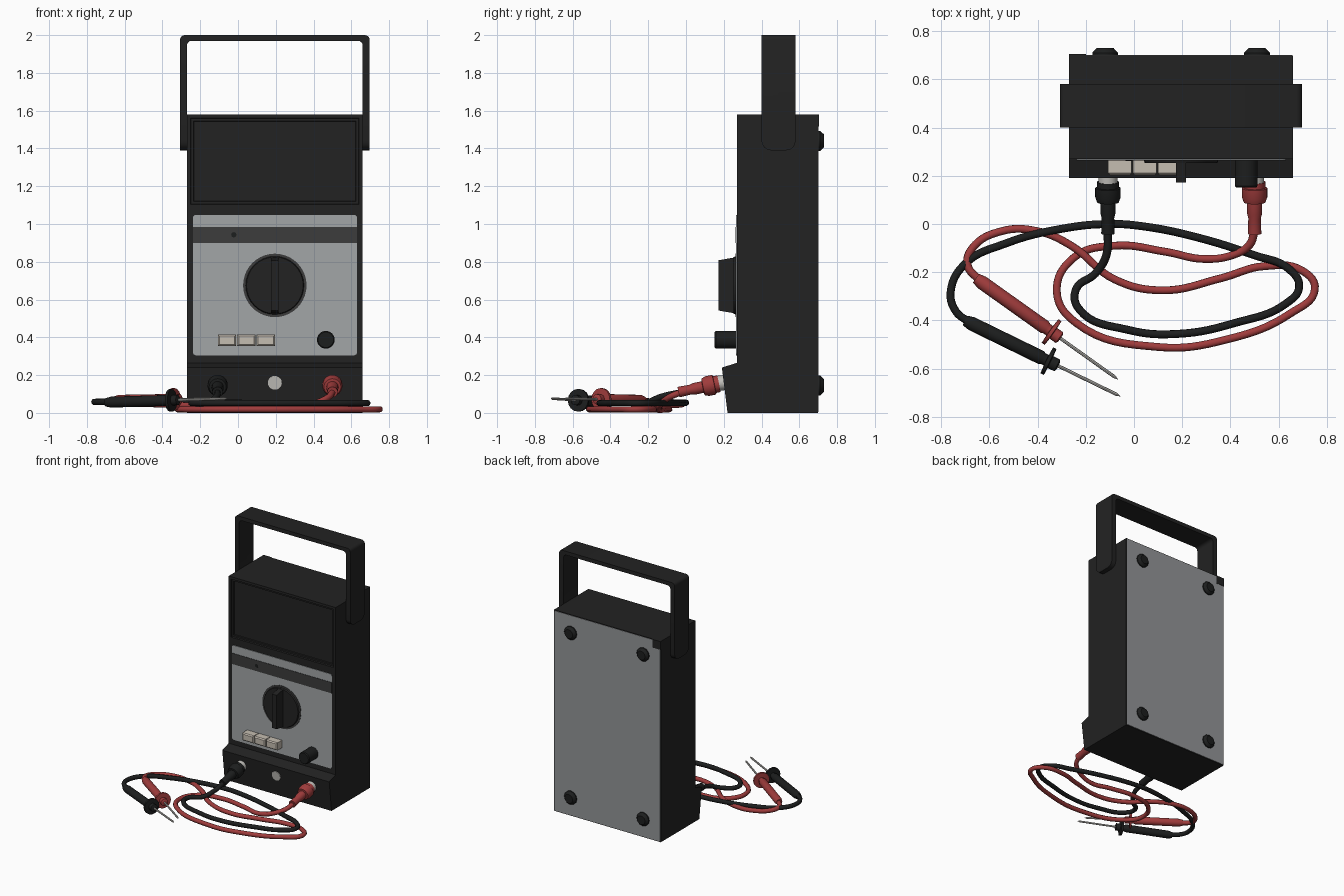
import bpy, bmesh, math
from mathutils import Vector

cube = bpy.data.objects.get("Cube")
if cube:
    bpy.data.objects.remove(cube, do_unlink=True)


def material(name, r, g, b):
    m = bpy.data.materials.new(name)
    m.use_nodes = True
    m.diffuse_color = (r, g, b, 1)
    m.node_tree.nodes["Principled BSDF"].inputs["Base Color"].default_value = (r, g, b, 1)
    return m


BLACK = material("black plastic", .016, .016, .016)
DARK = material("dark rubber", .012, .013, .013)
CHARCOAL = material("charcoal band", .045, .045, .045)
PANEL = material("grey panel", .36, .38, .39)
BACK = material("back grey", .29, .3, .31)
IVORY = material("ivory button", .56, .51, .44)
METAL = material("pale metal", .54, .53, .5)
RED = material("red plastic", .35, .045, .045)

CX = .195          # centre line of the case
FRONT = .27        # y of the upper front face
REAR = .698        # y of the rear face


def finish(name, bm, mat, smooth=False):
    bmesh.ops.recalc_face_normals(bm, faces=bm.faces)
    mesh = bpy.data.meshes.new(name)
    bm.to_mesh(mesh)
    bm.free()
    ob = bpy.data.objects.new(name, mesh)
    bpy.context.collection.objects.link(ob)
    mesh.materials.append(mat)
    if smooth:
        bpy.ops.object.select_all(action='DESELECT')
        ob.select_set(True)
        bpy.context.view_layer.objects.active = ob
        bpy.ops.object.shade_smooth_by_angle(angle=math.radians(35))
    return ob


def prism(points, offset):
    """Closed polygon swept along an offset vector."""
    bm = bmesh.new()
    face = bm.faces.new([bm.verts.new(p) for p in points])
    swept = bmesh.ops.extrude_face_region(bm, geom=[face])["geom"]
    bmesh.ops.translate(bm, vec=offset, verts=[v for v in swept if isinstance(v, bmesh.types.BMVert)])
    return bm


def slab(x0, x1, z0, z1, y0, y1):
    return prism([(x0, y0, z0), (x1, y0, z0), (x1, y0, z1), (x0, y0, z1)], (0, y1 - y0, 0))


def edges_along(bm, axis):
    return [e for e in bm.edges
            if abs((e.verts[0].co - e.verts[1].co).normalized()[axis]) > .99]


def round_edges(bm, edges, radius, segments=4):
    bmesh.ops.bevel(bm, geom=edges, offset=radius, segments=segments, profile=.5, affect='EDGES')


def lathe(name, base, direction, profile, mat, sides=24):
    """Revolve (radius, distance) pairs around a direction."""
    bm = bmesh.new()
    verts = [bm.verts.new((r, 0, t)) for r, t in profile]
    edges = [bm.edges.new(pair) for pair in zip(verts, verts[1:])]
    bmesh.ops.spin(bm, geom=verts + edges, axis=(0, 0, 1), cent=(0, 0, 0),
                   angle=math.tau, steps=sides, use_merge=True)
    bmesh.ops.remove_doubles(bm, verts=bm.verts, dist=.0003)
    ob = finish(name, bm, mat, True)
    ob.location = base
    ob.rotation_euler = Vector(direction).to_track_quat('Z', 'Y').to_euler()
    return ob


def cable(name, path, mat):
    curve = bpy.data.curves.new(name, 'CURVE')
    curve.dimensions = '3D'
    curve.bevel_depth = .017
    curve.bevel_resolution = 2
    curve.resolution_u = 8
    spline = curve.splines.new('BEZIER')
    spline.bezier_points.add(len(path) - 1)
    for point, co in zip(spline.bezier_points, path):
        point.co = co
        point.handle_left_type = point.handle_right_type = 'AUTO'
    curve.materials.append(mat)
    ob = bpy.data.objects.new(name, curve)
    bpy.context.collection.objects.link(ob)


# Case with a sloping socket ledge and a recessed display
side = [(REAR, 0), (.22, 0), (.19, .24), (FRONT, .265), (FRONT, 1.58), (REAR, 1.58)]
bm = prism([(-.27, y, z) for y, z in side], (.93, 0, 0))
bmesh.ops.bisect_plane(bm, geom=bm.verts[:] + bm.edges[:] + bm.faces[:],
                       plane_co=(0, 0, 1.085), plane_no=(0, 0, 1))
bmesh.ops.recalc_face_normals(bm, faces=bm.faces)
window = [f for f in bm.faces if f.normal.y < -.9 and f.calc_center_median().z > 1.2]
for thickness, depth in ((.027, 0), (.004, -.012), (.018, 0), (.004, -.008)):
    bmesh.ops.inset_region(bm, faces=window, thickness=thickness, depth=depth)
finish("case", bm, BLACK)

# Rear cover with a dark corner tab and round feet
finish("rear_cover", slab(-.265, .655, .005, 1.575, REAR, REAR + .003), BACK)
finish("rear_corner_tab", slab(-.27, -.2, 1.515, 1.58, REAR, REAR + .006), BLACK)
for x in (-.12, .51):
    for z in (.145, 1.44):
        lathe("rear_foot", (x, REAR, z), (0, 1, 0),
              [(0, 0), (.053, 0), (.053, .012), (.035, .032), (0, .032)], DARK, 12)

# Carrying handle
bm = prism([(x, .40, z) for x, z in
            [(-.307, 1.39), (-.27, 1.39), (-.27, 1.97), (.66, 1.97),
             (.66, 1.39), (.697, 1.39), (.697, 2), (-.307, 2)]], (0, .18, 0))
round_edges(bm, [e for e in edges_along(bm, 1) if e.verts[0].co.z > 1.9], .025)
round_edges(bm, [e for e in edges_along(bm, 0) if e.verts[0].co.z < 1.4], .05)
finish("carrying_handle", bm, BLACK, True)

# Control panel and its dark band
bm = slab(-.238, .63, .305, 1.048, FRONT - .004, FRONT + .01)
round_edges(bm, edges_along(bm, 1), .015)
finish("control_panel", bm, PANEL)
finish("panel_band", slab(-.238, .63, .9, .985, FRONT - .007, FRONT), CHARCOAL)
lathe("adjuster_hole", (-.022, FRONT, .943), (0, -1, 0), [(.014, 0), (.014, .009), (0, .009)], DARK, 12)

# Rotary selector with grip bar
lathe("selector_scale", (CX, FRONT, .675), (0, -1, 0),
      [(.168, 0), (.168, .007), (0, .007)], CHARCOAL, 40)
lathe("selector_disc", (CX, FRONT, .675), (0, -1, 0),
      [(.157, 0), (.15, .018), (0, .018)], BLACK, 32)
grip = [(FRONT, .525), (FRONT, .825), (.172, .808), (.172, .542)]
finish("selector_grip", prism([(CX - .02, y, z) for y, z in grip], (.04, 0, 0)), BLACK)

# Push buttons and small knob
for i in range(3):
    left = -.107 + i * .103
    bm = slab(left, left + .097, .355, .415, .203, FRONT)
    round_edges(bm, [e for e in bm.edges if all(v.co.y < .21 for v in e.verts)], .008, 1)
    finish("push_button", bm, IVORY)
lathe("adjust_knob", (.465, FRONT, .387), (0, -1, 0),
      [(.047, 0), (.047, .112), (.041, .119), (0, .119)], DARK)

# Sockets and plugs, square to the sloping ledge
out = Vector((0, -.24, -.03)).normalized()
lathe("earth_socket", (CX, .2, .16), out, [(.037, 0), (.037, .006), (0, .006)], METAL)
for colour, x, mat in (("black", -.108, DARK), ("red", .5, RED)):
    base = (x, .2, .16)
    lathe(colour + "_socket", base, out, [(.04, 0), (.04, .04), (0, .04)], METAL)
    lathe(colour + "_plug", base, Vector((0, -.24, -.05)),
          [(0, .026), (.045, .026), (.045, .05), (.053, .052), (.053, .09), (.045, .112),
           (.031, .114), (.031, .16), (.026, .18), (.028, .245), (0, .245)], mat)

# Coiled test leads
red_path = [(.5, -.03), (.48, -.085), (.42, -.125), (.29, -.145), (.13, -.115), (-.08, -.09),
            (-.25, -.14), (-.32, -.28), (-.24, -.41), (.1, -.51), (.38, -.48), (.65, -.37),
            (.75, -.27), (.7, -.195), (.54, -.175), (.36, -.225), (.12, -.275), (-.08, -.23),
            (-.26, -.09), (-.4, -.03), (-.55, -.03), (-.67, -.1), (-.69, -.17), (-.64, -.235)]
black_path = [(-.108, -.03), (-.115, -.13), (-.16, -.205), (-.24, -.27), (-.23, -.35), (-.02, -.44),
              (.19, -.455), (.42, -.41), (.63, -.33), (.685, -.26), (.64, -.185), (.5, -.13),
              (.26, -.055), (.04, -.01), (-.1, 0), (-.3, -.02), (-.53, -.08), (-.7, -.165),
              (-.76, -.28), (-.74, -.36), (-.68, -.41)]


def lay_flat(path, low, climb):
    """Drop from the plug to the table, then climb to the probe."""
    n = len(path) - 1
    drop = [.108, .085, .055]
    return [(x, y, drop[i] if i < 3 else low + climb * max(0, i / n - .6) / .4)
            for i, (x, y) in enumerate(path)]


cable("red_cable", lay_flat(red_path, .019, .045), RED)
cable("black_cable", lay_flat(black_path, .052, .008), DARK)

# Probes with finger guards and needles
for colour, start, end, mat in (("red", (-.655, -.225, .066), (-.065, -.645, .076), RED),
                                ("black", (-.7, -.4, .056), (-.055, -.715, .076), DARK)):
    start = Vector(start)
    axis = Vector(end) - start
    length = axis.length
    lathe(colour + "_probe", start, axis,
          [(0, 0), (.022, 0), (.029, .03), (.029, .35), (.024, .36), (.024, .375), (.06, .377),
           (.06, .392), (.027, .394), (.027, .425), (.015, .43), (0, .43)], mat, 16)
    lathe(colour + "_needle", start, axis,
          [(.007, .42), (.007, length - .02), (0, length)], METAL, 8)
